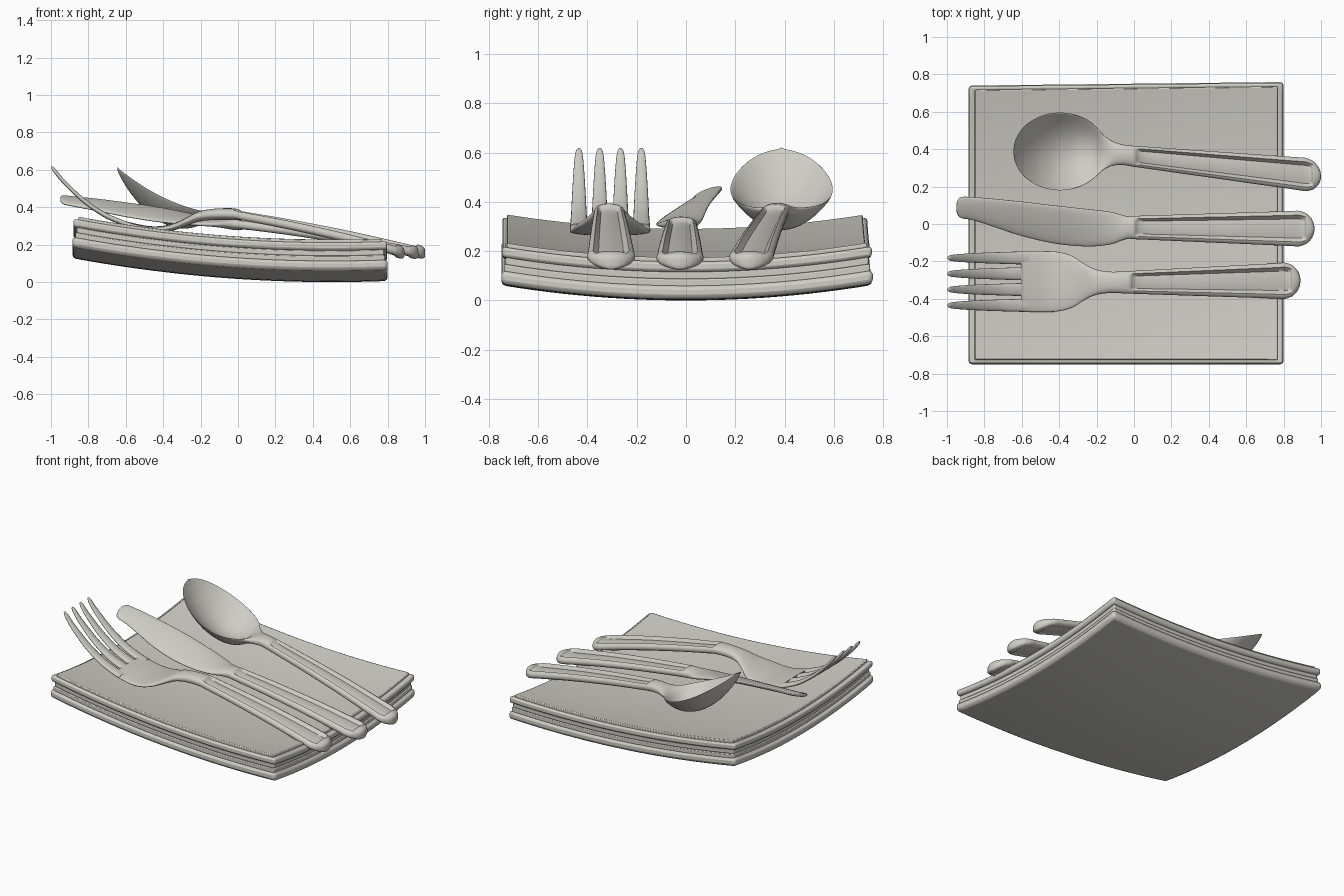
import bpy, bmesh, math
from mathutils import Vector


def material(name, rgb):
    m = bpy.data.materials.new(name)
    m.diffuse_color = (*rgb, 1)
    return m


GREY = material("warm grey", (0.62, 0.61, 0.56))


def finish(name, bm, angle):
    bmesh.ops.recalc_face_normals(bm, faces=bm.faces)
    me = bpy.data.meshes.new(name)
    bm.to_mesh(me)
    bm.free()
    me.materials.append(GREY)
    ob = bpy.data.objects.new(name, me)
    bpy.context.collection.objects.link(ob)
    bpy.ops.object.select_all(action='DESELECT')
    ob.select_set(True)
    bpy.context.view_layer.objects.active = ob
    bpy.ops.object.shade_smooth_by_angle(angle=math.radians(angle))
    return ob


# ---- sagging folded napkin, built of stacked layers ----
def sag(x, y):
    return 0.125 * ((x - 0.5) / 1.37) ** 2 + 0.06 * (y / 0.74) ** 2


def layer(name, x0, x1, hy, zb, zt, bev):
    bm = bmesh.new()
    bmesh.ops.create_grid(bm, x_segments=28, y_segments=24, size=1)
    top = bmesh.ops.extrude_face_region(bm, geom=bm.faces[:])
    upper = {v for v in top['geom'] if isinstance(v, bmesh.types.BMVert)}
    for v in bm.verts:
        x = x0 + (x1 - x0) * (v.co.x + 1) / 2
        y = v.co.y * hy
        if y > 0:
            y *= 1 + 0.015 * x          # slightly skewed back edge
        v.co = (x, y, sag(x, y) + (zt if v in upper else zb))
    ob = finish(name, bm, 40)
    b = ob.modifiers.new("rounded_edges", 'BEVEL')
    b.width, b.segments = bev, 2
    b.limit_method, b.angle_limit = 'ANGLE', math.radians(50)
    return ob


layer("napkin_bottom", -0.885, 0.80, 0.75, 0.0, 0.055, 0.018)
layer("napkin_fold_lower", -0.868, 0.785, 0.738, 0.05, 0.082, 0.006)
layer("napkin_fold_middle", -0.862, 0.78, 0.732, 0.08, 0.112, 0.006)
layer("napkin_fold_upper", -0.88, 0.797, 0.746, 0.11, 0.152, 0.012)
layer("napkin_top", -0.852, 0.768, 0.727, 0.145, 0.17, 0.006)


# ---- cutlery: smooth loft through stations ----
# station = (x, y, half width, z, thickness, dish depth, groove depth, roll slope)
def spline(st, n):
    out = []
    for i in range(len(st) - 1):
        p = [st[max(i - 1, 0)], st[i], st[i + 1], st[min(i + 2, len(st) - 1)]]
        for k in range(n):
            t = k / n
            out.append([0.5 * (2 * b + (c - a) * t + (2 * a - 5 * b + 4 * c - d) * t * t
                               + (3 * b - a - 3 * c + d) * t ** 3) for a, b, c, d in zip(*p)])
    return out + [list(st[-1])]


def loft(name, stations, n=6, ring=44):
    bm = bmesh.new()
    rings = []
    for x, y, hw, z, t, dish, groove, roll in spline(stations, n):
        row = []
        for k in range(ring):
            a = 2 * math.pi * k / ring
            u, s = math.cos(a), math.sin(a)
            dz = math.copysign(abs(s) ** 0.8, s) * t / 2 - dish * (1 - u * u)
            dip = max(0, groove) * min(1, max(0, (0.76 - abs(u)) / 0.2))
            dz -= dip if s > 0 else -0.4 * dip
            row.append(bm.verts.new((x, y + u * max(hw, 0.001), z + dz + roll * u * hw)))
        rings.append(row)
    for a, b in zip(rings, rings[1:]):
        for k in range(ring):
            j = (k + 1) % ring
            bm.faces.new((a[k], a[j], b[j], b[k]))
    bm.faces.new(rings[0])
    bm.faces.new(rings[-1])
    return finish(name, bm, 50)


def handle(x0, x1, y0, y1, z0, z1, w0, w1, rise):
    """Grooved handle stations running from the neck to the rounded end."""
    def st(f, w, t, g):
        x = x0 + (x1 - x0) * f
        z = z0 + (z1 - z0) * f + rise * math.sin(math.pi * min(f, 1))
        return (x, y0 + (y1 - y0) * f, w, z, t, 0, g, 0)
    s = [st(f, w0 + (w1 - w0) * f, 0.062 + 0.01 * f, g)
         for f, g in ((0, 0), (0.06, 0.022), (0.3, 0.026), (0.6, 0.026), (0.85, 0.026))]
    L = x1 - x0
    s += [st(1 - d / L, w1 * w, t, g) for d, w, t, g in
          ((0.085, 0.97, 0.072, 0.026), (0.055, 0.88, 0.072, 0.02), (0.04, 0.8, 0.072, 0),
           (0.018, 0.58, 0.068, 0), (0.005, 0.32, 0.055, 0), (0, 0.05, 0.03, 0))]
    return s


# fork: head and handle in one loft, four tines
loft("fork_body", [
    (-0.605, -0.308, 0.158, 0.315, 0.026, 0, 0, 0),
    (-0.58, -0.308, 0.161, 0.305, 0.03, 0, 0, 0),
    (-0.48, -0.308, 0.163, 0.283, 0.034, 0, 0, 0),
    (-0.40, -0.308, 0.158, 0.283, 0.036, 0, 0, 0),
    (-0.33, -0.309, 0.138, 0.300, 0.04, 0, 0, 0),
    (-0.27, -0.310, 0.100, 0.325, 0.046, 0, 0, 0),
    (-0.21, -0.311, 0.070, 0.350, 0.054, 0, 0, 0),
    (-0.13, -0.312, 0.057, 0.362, 0.06, 0, 0, 0),
] + handle(-0.03, 0.89, -0.312, -0.303, 0.362, 0.155, 0.06, 0.1, 0.012))

for i in range(4):
    y = -0.435 + i * 0.0845
    loft("fork_tine_%d" % (i + 1), [
        (-0.56, y, 0.036, 0.300, 0.024, 0, 0, 0),
        (-0.62, y, 0.034, 0.319, 0.028, 0, 0, 0),
        (-0.72, y, 0.031, 0.363, 0.03, 0, 0, 0),
        (-0.83, y, 0.027, 0.440, 0.03, 0, 0, 0),
        (-0.93, y, 0.021, 0.535, 0.03, 0, 0, 0),
        (-0.98, y, 0.015, 0.594, 0.03, 0, 0, 0),
        (-0.997, y, 0.006, 0.613, 0.014, 0, 0, 0)], ring=16)

# knife: tilted blade and grooved handle
loft("knife_body", [
    (-0.950, 0.088, 0.008, 0.442, 0.018, 0, 0, 0.35),
    (-0.945, 0.088, 0.034, 0.442, 0.024, 0, 0, 0.35),
    (-0.925, 0.088, 0.056, 0.438, 0.028, 0, 0, 0.35),
    (-0.86, 0.082, 0.062, 0.428, 0.03, 0, 0, 0.37),
    (-0.75, 0.060, 0.075, 0.412, 0.03, 0, 0, 0.38),
    (-0.60, 0.028, 0.092, 0.387, 0.03, 0, 0, 0.38),
    (-0.42, -0.003, 0.102, 0.360, 0.031, 0, 0, 0.35),
    (-0.25, -0.020, 0.100, 0.335, 0.034, 0, 0, 0.25),
    (-0.13, -0.022, 0.088, 0.318, 0.04, 0, 0, 0.12),
    (-0.07, -0.020, 0.070, 0.312, 0.05, 0, 0, 0.03),
    (-0.03, -0.019, 0.060, 0.310, 0.06, 0, 0, 0),
] + handle(0.0, 0.965, -0.019, -0.025, 0.308, 0.155, 0.062, 0.098, 0.012))

# spoon: dished bowl and handle
bowl = []
for d in (2, 14, 28, 45, 65, 85, 105, 122, 136):
    a = math.radians(d)
    x = -0.395 - 0.25 * math.cos(a)
    f = (x + 0.645) / 0.5
    z = 0.61 - 0.40 * f + 0.16 * f * f
    bowl.append((x, 0.388, 0.208 * math.sin(a), z, 0.022 + 0.008 * f,
                 0.125 * math.sin(a) ** 1.6, 0, 0))
loft("spoon_body", bowl + [
    (-0.165, 0.383, 0.095, 0.372, 0.042, 0.028, 0, 0),
    (-0.115, 0.377, 0.066, 0.366, 0.054, 0.005, 0, 0),
    (-0.06, 0.370, 0.055, 0.366, 0.06, 0, 0, 0),
] + handle(0.0, 1.0, 0.362, 0.256, 0.360, 0.155, 0.056, 0.092, 0.012))
